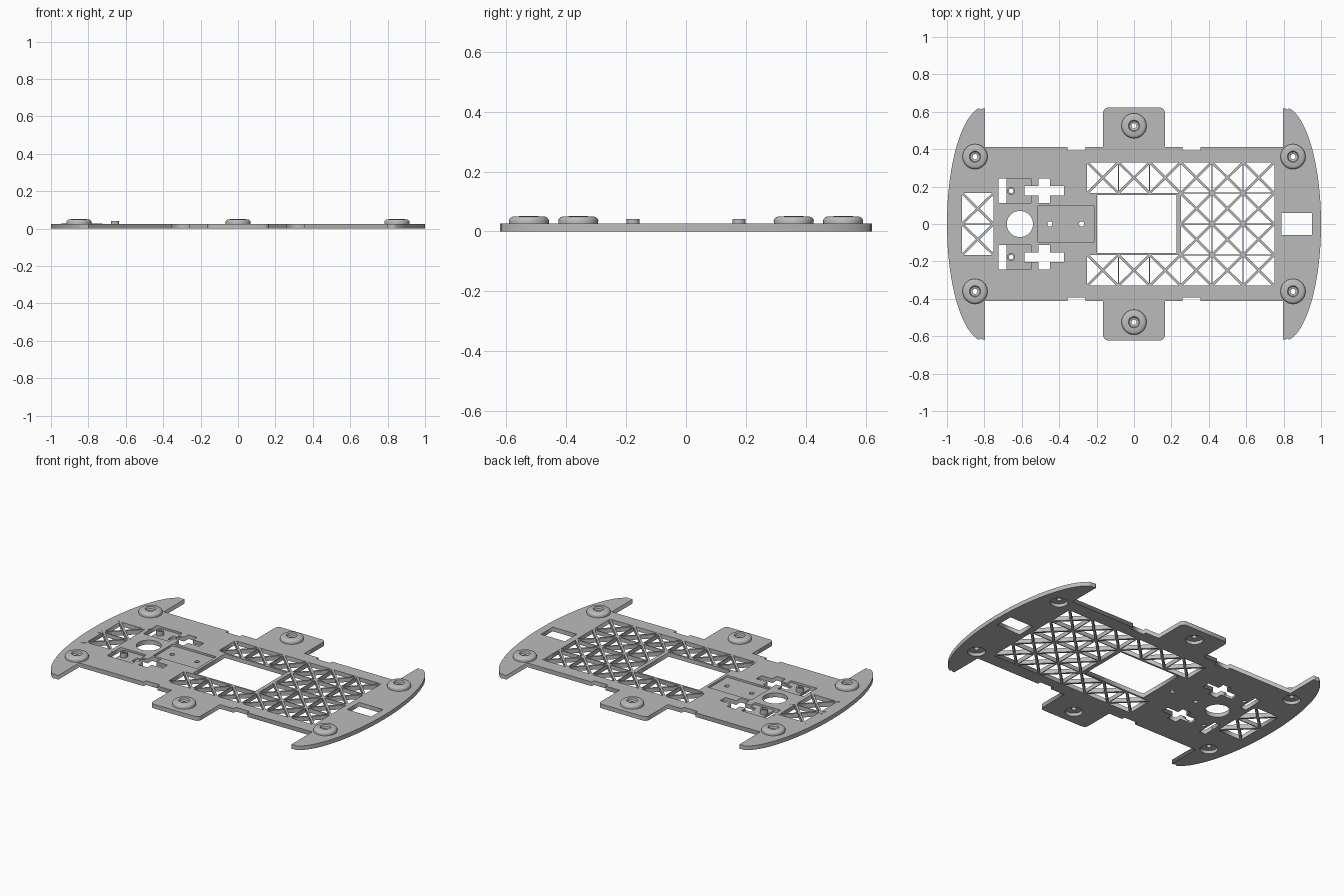
import bpy, bmesh, math
from mathutils import Matrix, Vector

cube = bpy.data.objects.get("Cube")
if cube:
    bpy.data.objects.remove(cube)

grey = bpy.data.materials.new("light_grey_plastic")
grey.use_nodes = True
grey.diffuse_color = (0.5, 0.5, 0.5, 1)
grey.node_tree.nodes["Principled BSDF"].inputs["Base Color"].default_value = (0.5, 0.5, 0.5, 1)

TOP = 0.026      # plate thickness
BOSSES = [(sx * 0.85, sy * 0.36) for sx in (-1, 1) for sy in (-1, 1)] + [(0, 0.525), (0, -0.525)]


def rect(x0, x1, y0, y1):
    return [(x0, y0), (x1, y0), (x1, y1), (x0, y1)]


def circle(x, y, r, n=32):
    return [(x + r * math.cos(math.tau * i / n), y + r * math.sin(math.tau * i / n)) for i in range(n)]


def finish(name, bm):
    mesh = bpy.data.meshes.new(name)
    bmesh.ops.recalc_face_normals(bm, faces=bm.faces)
    bm.to_mesh(mesh)
    bm.free()
    mesh.materials.append(grey)
    obj = bpy.data.objects.new(name, mesh)
    bpy.context.collection.objects.link(obj)
    return obj


def select(obj):
    bpy.ops.object.select_all(action='DESELECT')
    obj.select_set(True)
    bpy.context.view_layer.objects.active = obj


def slab(name, loops, z0, z1):
    """Flat slab whose first loop is the outline and the rest are holes."""
    curve = bpy.data.curves.new(name + "_outline", 'CURVE')
    curve.dimensions, curve.fill_mode, curve.extrude = '2D', 'BOTH', (z1 - z0) / 2
    for loop in loops:
        spline = curve.splines.new('POLY')
        spline.points.add(len(loop) - 1)
        for point, (x, y) in zip(spline.points, loop):
            point.co = (x, y, 0, 1)
        spline.use_cyclic_u = True
    temp = bpy.data.objects.new(name + "_outline", curve)
    bpy.context.collection.objects.link(temp)
    mesh = temp.evaluated_get(bpy.context.evaluated_depsgraph_get()).to_mesh()
    bm = bmesh.new()
    bm.from_mesh(mesh)
    bpy.data.objects.remove(temp)
    bmesh.ops.translate(bm, verts=bm.verts, vec=(0, 0, (z0 + z1) / 2))
    bmesh.ops.remove_doubles(bm, verts=bm.verts, dist=1e-5)
    return finish(name, bm)


def lathe(name, profile, x, y, n=40):
    """Ring made by spinning a closed (radius, height) profile."""
    bm = bmesh.new()
    rings = [[bm.verts.new((x + r * math.cos(math.tau * i / n), y + r * math.sin(math.tau * i / n), z))
              for r, z in profile] for i in range(n)]
    m = len(profile)
    for i in range(n):
        a, b = rings[i], rings[(i + 1) % n]
        for j in range(m):
            k = (j + 1) % m
            bm.faces.new((a[j], b[j], b[k], a[k]))
    obj = finish(name, bm)
    select(obj)
    bpy.ops.object.shade_smooth_by_angle(angle=math.radians(35))
    return obj


def strut(bm, a, b, width, z0, z1, extra=0.0):
    a, b = Vector(a), Vector(b)
    d, mid = b - a, (a + b) / 2
    matrix = (Matrix.Translation((mid.x, mid.y, (z0 + z1) / 2))
              @ Matrix.Rotation(math.atan2(d.y, d.x), 4, 'Z')
              @ Matrix.Diagonal((d.length + 2 * extra, width, z1 - z0, 1)))
    bmesh.ops.create_cube(bm, size=1, matrix=matrix)


# Plate outline: one quarter, mirrored to all four
bumper = [(0.795 + 0.205 * math.cos(t), 0.628 * math.sin(t))
          for t in [math.radians(4 * i) for i in range(21)]]
tip = [(0.82, 0.612), (0.81, 0.617), (0.797, 0.617), (0.797, 0.413)]
notch = [(0.355, 0.413), (0.355, 0.392), (0.26, 0.392), (0.26, 0.413)]
tab = [(0.165, 0.413), (0.165, 0.6), (0.158, 0.615), (0.143, 0.622)]
quarter = bumper + tip + notch + tab
half = quarter + [(-x, y) for x, y in reversed(quarter)]
outline = half + [(x, -y) for x, y in reversed(half[1:-1])]

# Through holes
grid = [(-0.25, 0.33), (0.75, 0.33), (0.75, -0.33), (-0.25, -0.33),
        (-0.25, -0.167), (0.25, -0.167), (0.25, 0.167), (-0.25, 0.167)]
holes = [grid, rect(-0.92, -0.75, -0.165, 0.165), rect(-0.197, 0.227, -0.155, 0.155),
         rect(0.788, 0.952, -0.058, 0.058), circle(-0.61, 0, 0.07, 48),
         circle(-0.45, 0, 0.014, 16), circle(-0.28, 0, 0.014, 16)]
for s in (-1, 1):
    cross = []
    for sx, sy in ((1, 1), (-1, 1), (-1, -1), (1, -1)):
        corner = [(0.105, 0.025), (0.03, 0.025), (0.03, 0.066)]
        corner = corner if sx * sy > 0 else corner[::-1]
        cross += [(-0.48 + sx * x, s * 0.177 + sy * y) for x, y in corner]
    holes += [cross, rect(-0.725, -0.683, s * 0.177 - 0.066, s * 0.177 + 0.066),
              circle(-0.657, s * 0.177, 0.012, 20)]
holes += [circle(x, y, 0.05, 40) for x, y in BOSSES]
plate = slab("base_plate", [outline] + holes, 0, TOP)

# Shallow pockets cut into the top
pockets = [rect(-0.513, -0.215, -0.095, 0.095)]
pockets += [rect(-0.69, -0.55, s * 0.177 - 0.066, s * 0.177 + 0.066) for s in (-1, 1)]
for loop in pockets:
    cutter = slab("pocket_cutter", [loop], 0.014, 0.06)
    cutter.hide_render = True
    mod = plate.modifiers.new("pocket", 'BOOLEAN')
    mod.operation, mod.solver, mod.object = 'DIFFERENCE', 'EXACT', cutter
    select(plate)
    bpy.ops.object.modifier_apply(modifier=mod.name)
    bpy.data.objects.remove(cutter)

# Crossed lattice in the large opening
LOW, HIGH = 0.0005, TOP - 0.0005
cell = 1 / 6
bm = bmesh.new()
for col in range(6):
    for row in range(4):
        if col < 3 and row in (1, 2):
            continue
        x, y = -0.25 + col * cell, -0.33 + row * 0.165
        strut(bm, (x, y), (x + cell, y + 0.165), 0.013, LOW, HIGH)
        strut(bm, (x, y + 0.165), (x + cell, y), 0.013, LOW, HIGH)
        if col > 0:
            strut(bm, (x, y), (x, y + 0.165), 0.005, LOW, HIGH)
        if col >= 3 and row > 0:
            strut(bm, (x, y), (x + cell, y), 0.005, LOW, HIGH)
finish("main_lattice", bm)

# Small lattice, standing slightly proud of the plate
bm = bmesh.new()
for y in (-0.165, 0):
    strut(bm, (-0.92, y), (-0.75, y + 0.165), 0.013, LOW, TOP + 0.0015, 0.03)
    strut(bm, (-0.92, y + 0.165), (-0.75, y), 0.013, LOW, TOP + 0.0015, 0.03)
strut(bm, (-0.92, 0), (-0.75, 0), 0.005, LOW, HIGH)
finish("small_lattice", bm)

# Rounded screw bosses, hollow underneath
boss = [(0.052, 0.02), (0.066, 0.022), (0.067, 0.036), (0.065, 0.042), (0.06, 0.047), (0.053, 0.05),
        (0.03, 0.051), (0.026, 0.04), (0.014, 0.036), (0.014, 0.02)]
for i, (x, y) in enumerate(BOSSES):
    lathe(f"screw_boss_{i + 1}", boss, x, y)

# Little hollow posts in the side pockets
post = [(0.022, 0.008), (0.022, 0.042), (0.012, 0.042), (0.012, 0.008)]
for side, s in (("left", 1), ("right", -1)):
    lathe("post_" + ("back" if s > 0 else "front"), post, -0.657, s * 0.177, 20)
